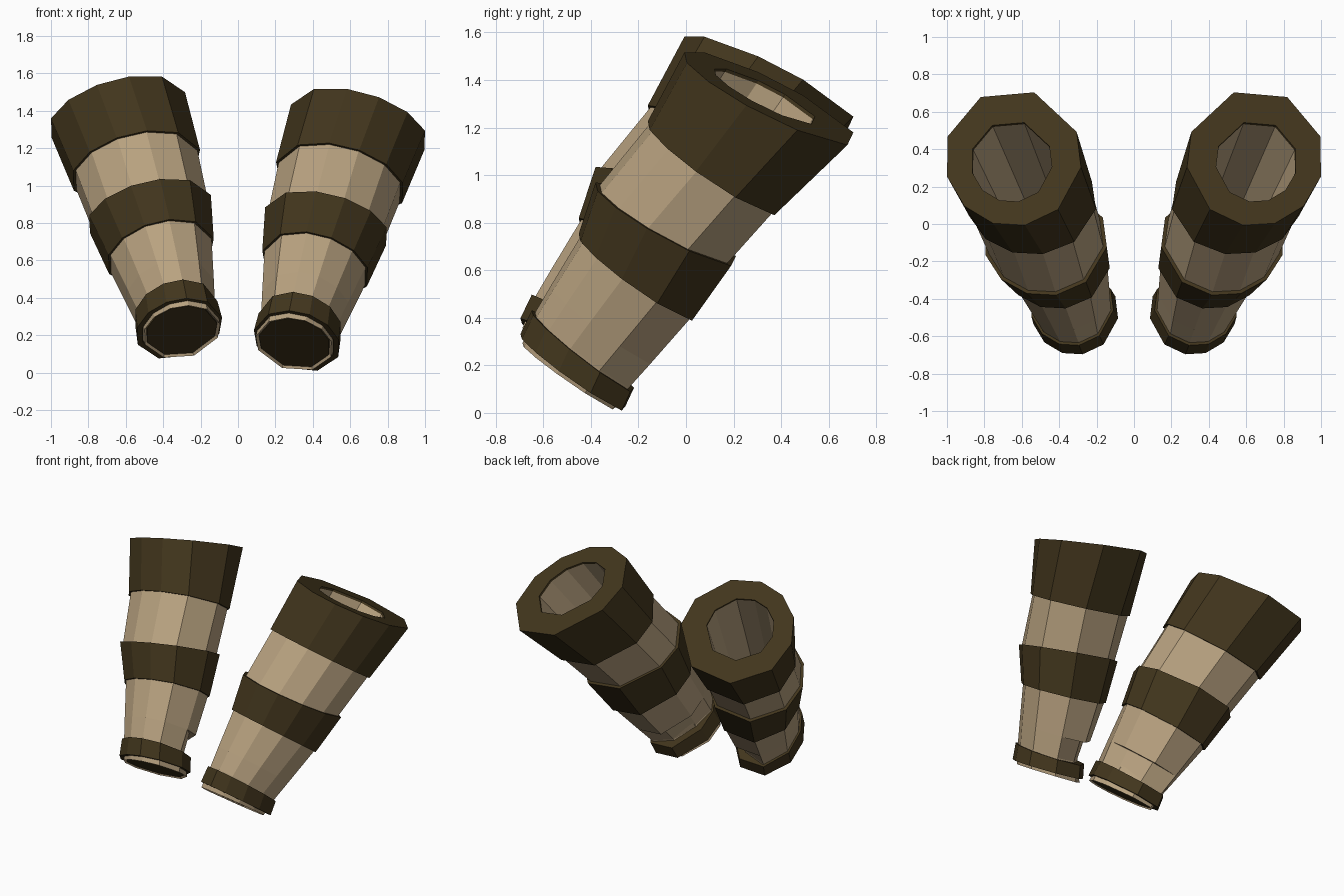
import bpy
import math

if "Cube" in bpy.data.objects:
    bpy.data.objects.remove(bpy.data.objects["Cube"])

# Uneven ten-sided section shared by every ring (degrees, seen from above)
ANGLES = [108, 62, 18, -16, -45, -73, -100, -131, -172, -202]


def material(name, color):
    m = bpy.data.materials.new(name)
    m.diffuse_color = (*color, 1)
    m.use_nodes = True
    m.node_tree.nodes["Principled BSDF"].inputs["Base Color"].default_value = m.diffuse_color
    return m


DARK = material("dark_leather", (0.054, 0.036, 0.012))
LIGHT = material("tan_cloth", (0.48, 0.36, 0.215))


def ring(spec, dent=1.0):
    """Slanted ring: centre, x and y radius, fall in z per unit x and y.
    dent pulls in the flat on the inner back."""
    cx, cy, cz, rx, ry, a, b = spec
    pts = []
    for i, d in enumerate(ANGLES):
        t = math.radians(d)
        k = dent if i in (0, len(ANGLES) - 1) else 1.0
        dx, dy = k * rx * math.cos(t), k * ry * math.sin(t)
        pts.append((cx + dx, cy + dy, cz - a * dx - b * dy))
    return pts


def grow(spec, k):
    return spec[:3] + (spec[3] * k, spec[4] * k) + spec[5:]


def mix(p, q, t):
    return tuple(u + (v - u) * t for u, v in zip(p, q))


def loft(name, rings, mat, side, loop=True):
    """Skin a chain of rings (closed tube wall, or capped solid);
    side -1 mirrors it to the slightly raised left."""
    n, count = len(ANGLES), len(rings)
    lift = 0.066 if side < 0 else 0
    verts = [(x * side, y, z + lift) for r in rings for x, y, z in r]
    faces = []
    for r in range(count if loop else count - 1):
        s = (r + 1) % count
        for i in range(n):
            j = (i + 1) % n
            faces.append((r * n + i, s * n + i, s * n + j, r * n + j))
    if not loop:
        faces += [tuple(range(n)), tuple(range((count - 1) * n, count * n))]
    me = bpy.data.meshes.new(name)
    me.from_pydata(verts, [], faces)
    me.materials.append(mat)
    ob = bpy.data.objects.new(name, me)
    bpy.context.collection.objects.link(ob)
    # Consistent outward normals
    bpy.context.view_layer.objects.active = ob
    ob.select_set(True)
    bpy.ops.object.mode_set(mode='EDIT')
    bpy.ops.mesh.select_all(action='SELECT')
    bpy.ops.mesh.normals_make_consistent(inside=False)
    bpy.ops.object.mode_set(mode='OBJECT')
    ob.select_set(False)
    return ob


# Ring stations on the right sleeve: cx, cy, cz, rx, ry, fall x, fall y
RIM = (0.647, 0.355, 1.325, 0.367, 0.367, 0.23, 0.49)
CUFF_LOW = (0.547, 0.12, 1.03, 0.347, 0.285, 0.20, 0.66)
MID_TOP = (0.475, -0.08, 0.795, 0.333, 0.305, 0.20, 0.54)
MID_LOW = (0.415, -0.20, 0.57, 0.288, 0.255, 0.20, 0.69)
HEM_TOP = (0.333, -0.43, 0.257, 0.225, 0.222, 0.16, 0.77)
HEM_LOW = (0.315, -0.472, 0.168, 0.232, 0.228, 0.16, 0.70)
END = (0.300, -0.488, 0.150, 0.207, 0.203, 0.12, 0.69)
HOLE = (0.655, 0.335, 1.333, 0.218, 0.218, 0.23, 0.49)
FLOOR = (0.302, -0.484, 0.157, 0.192, 0.190, 0.12, 0.69)

LINING_TOP = mix(HOLE, FLOOR, .01)
LINING_LOW = grow(mix(HOLE, FLOOR, .97), .85)
NOTCH_LOW = grow(mix(HEM_TOP, MID_LOW, .02), .94)
NOTCH_TOP = grow(mix(HEM_TOP, MID_LOW, .36), .95)

for side, tag in ((1, "right"), (-1, "left")):
    # Tan sleeve: outer wall with a notch above the hem, then lining
    loft(tag + "_sleeve",
         [ring(END), ring(NOTCH_LOW, .82), ring(NOTCH_TOP, .82), ring(NOTCH_TOP),
          ring(grow(MID_LOW, .96)), ring(grow(MID_TOP, .94)),
          ring(grow(CUFF_LOW, .96)), ring(grow(mix(RIM, CUFF_LOW, .1), .94)),
          ring(LINING_TOP), ring(LINING_LOW)], LIGHT, side)
    # Dark end plate
    loft(tag + "_end_plate", [ring(FLOOR), ring(mix(FLOOR, HOLE, .015))],
         DARK, side, loop=False)
    # Top cuff with its thick rim
    loft(tag + "_cuff",
         [ring(RIM), ring(CUFF_LOW), ring(grow(CUFF_LOW, .92)),
          ring(mix(HOLE, FLOOR, .02)), ring(HOLE)], DARK, side)
    # Middle band and hem
    for name, top, low, k in (("_middle_band", MID_TOP, MID_LOW, .9),
                              ("_hem", HEM_TOP, HEM_LOW, .87)):
        dent = .85 if name == "_hem" else 1.0
        loft(tag + name, [ring(top), ring(low), ring(grow(low, k), dent),
                          ring(grow(top, k), dent)], DARK, side)
